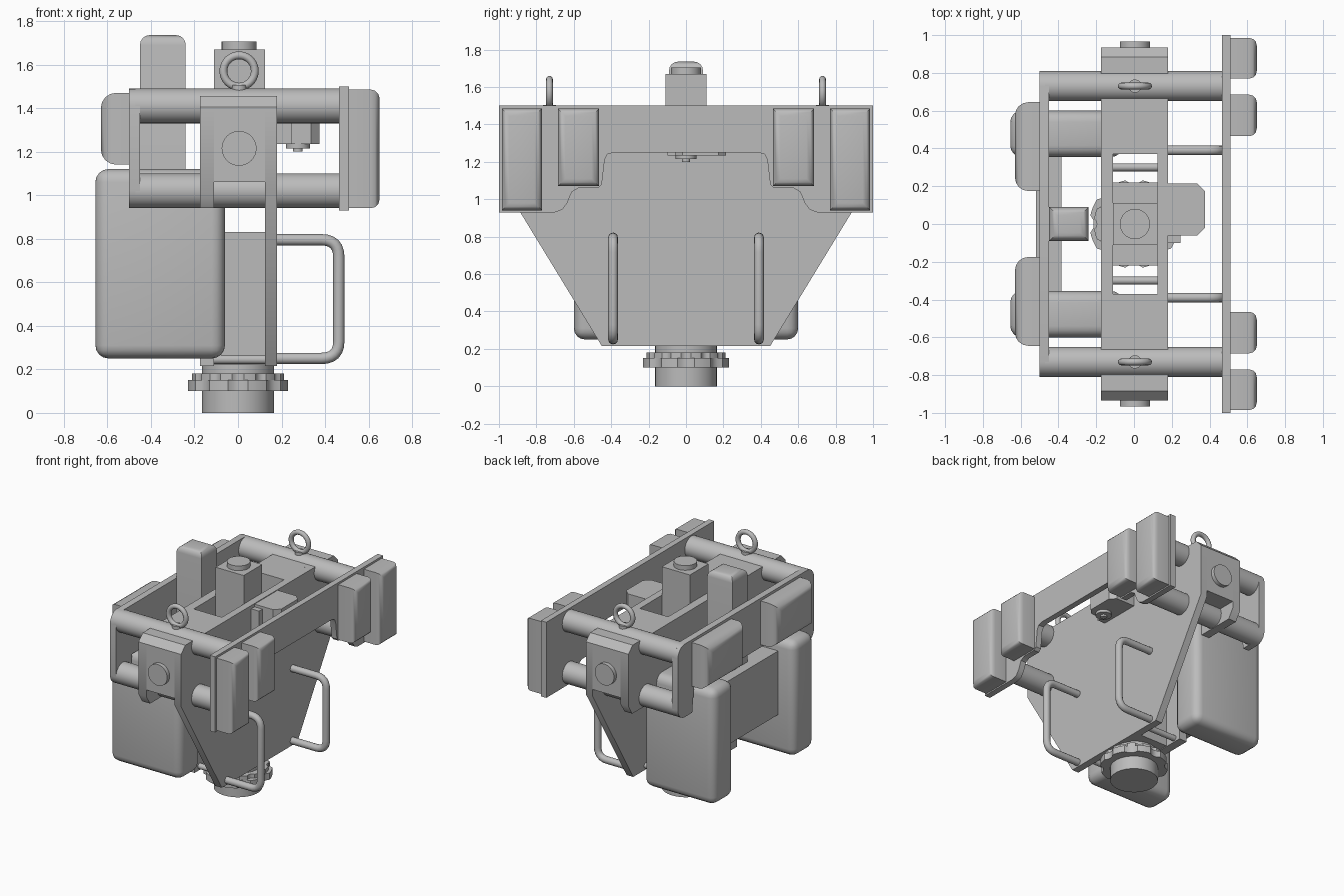
import bpy, bmesh, math
from mathutils import Vector, Matrix

old = bpy.data.objects.get("Cube")
if old:
    bpy.data.objects.remove(old, do_unlink=True)

GREY = (0.5, 0.5, 0.5, 1)
mat = bpy.data.materials.new("plain grey")
mat.use_nodes = True
mat.diffuse_color = GREY
mat.node_tree.nodes["Principled BSDF"].inputs["Base Color"].default_value = GREY
parts = []


def finish(name, bm):
    bmesh.ops.recalc_face_normals(bm, faces=bm.faces)
    me = bpy.data.meshes.new(name)
    bm.to_mesh(me)
    bm.free()
    me.materials.append(mat)
    ob = bpy.data.objects.new(name, me)
    bpy.context.collection.objects.link(ob)
    parts.append(ob)
    return ob


def box(name, xs, ys, zs, bevel=0, segments=3, rule=lambda a, b: True):
    """Box from ranges; bevels the edges whose end points pass the rule."""
    bm = bmesh.new()
    bmesh.ops.create_cube(bm, size=1)
    for v in bm.verts:
        v.co = Vector([sum(r) / 2 + c * (r[1] - r[0]) for c, r in zip(v.co, (xs, ys, zs))])
    if bevel:
        edges = [e for e in bm.edges if rule(e.verts[0].co, e.verts[1].co)]
        bmesh.ops.bevel(bm, geom=edges, offset=bevel, segments=segments,
                        profile=0.5, affect='EDGES')
    return finish(name, bm)


def plate(name, profile, x0, x1):
    """Outline in the side plane, extruded across x."""
    bm = bmesh.new()
    face = bm.faces.new([bm.verts.new((x0, y, z)) for y, z in profile])
    new = bmesh.ops.extrude_face_region(bm, geom=[face])["geom"]
    bmesh.ops.translate(bm, vec=(x1 - x0, 0, 0),
                        verts=[g for g in new if isinstance(g, bmesh.types.BMVert)])
    return finish(name, bm)


def mirrored(half):
    return half + [(-y, z) for y, z in reversed(half)]


def rod(name, a, b, r, sides=32):
    a, b = Vector(a), Vector(b)
    d = b - a
    bm = bmesh.new()
    turn = Matrix.Translation((a + b) / 2) @ d.to_track_quat('Z', 'Y').to_matrix().to_4x4()
    bmesh.ops.create_cone(bm, cap_ends=True, segments=sides, radius1=r, radius2=r,
                          depth=d.length, matrix=turn)
    return finish(name, bm)


def lobed_disc(name, r, depth, lobes, z0, z1):
    """Disc with a scalloped rim."""
    bm = bmesh.new()
    n = lobes * 8
    ring = []
    for i in range(n):
        t = math.tau * i / n
        q = r - depth * max(0, math.cos(lobes * t)) ** 0.5
        ring.append(bm.verts.new((q * math.cos(t), q * math.sin(t), z0)))
    new = bmesh.ops.extrude_face_region(bm, geom=[bm.faces.new(ring)])["geom"]
    bmesh.ops.translate(bm, vec=(0, 0, z1 - z0),
                        verts=[g for g in new if isinstance(g, bmesh.types.BMVert)])
    return finish(name, bm)


def pipe(name, pts, r, bend):
    """Round pipe through points with rounded inner corners."""
    pts = [Vector(p) for p in pts]
    path = [pts[0]]
    for p, c, n in zip(pts, pts[1:], pts[2:]):
        a, b = c + (p - c).normalized() * bend, c + (n - c).normalized() * bend
        for i in range(7):
            t = i / 6
            path.append(a * (1 - t) ** 2 + c * 2 * t * (1 - t) + b * t * t)
    path.append(pts[-1])
    cu = bpy.data.curves.new(name, 'CURVE')
    cu.dimensions = '3D'
    cu.bevel_depth, cu.bevel_resolution, cu.use_fill_caps = r, 4, True
    sp = cu.splines.new('POLY')
    sp.points.add(len(path) - 1)
    for s, p in zip(sp.points, path):
        s.co = (*p, 1)
    ob = bpy.data.objects.new(name, cu)
    bpy.context.collection.objects.link(ob)
    cu.materials.append(mat)
    for o in bpy.context.selected_objects:
        o.select_set(False)
    ob.select_set(True)
    bpy.context.view_layer.objects.active = ob
    bpy.ops.object.convert(target='MESH')
    parts.append(bpy.context.object)


# Bumper panel with stepped lower edge
plate("bumper_panel", mirrored([
    (1, 1.5), (1, .93), (.7, .93), (.66, .945), (.635, .98), (.61, 1.04), (.575, 1.06),
    (.47, 1.06), (.45, 1.08), (.435, 1.21), (.42, 1.24), (.385, 1.25)]), .465, .51)

# Outer side plate with rounded ends
corner = [(.73 + .08 * math.sin(t), 1.41 + .08 * math.cos(t))
          for t in [math.pi / 2 * i / 6 for i in range(7)]]
low = [(y, 2.43 - z) for y, z in reversed(corner)]
plate("outer_side_plate", mirrored(corner + low + [(.64, .94), (.62, 1.12)]), -.5, -.45)

# Central rails: the deep keel and the shorter rail beside it
top = [(.885, 1.455), (.935, 1.405), (.935, 1.01)]
rail_hole = .37
plate("keel_rail", mirrored(top + [(.45, .215)]), .125, .18)
plate("short_rail", mirrored(top + [(.89, .94), (.36, .94), (.36, .215)]), -.175, -.11)

# Central hanging box, its cap and the lower body
box("hoist_box", (-.11, .125), (-.11, .11), (1.06, 1.67))
rod("hoist_cap", (.005, 0, 1.6), (.005, 0, 1.705), .08)
box("lower_body", (-.11, .125), (-.22, .22), (.22, .83))

# Connector under the body
rod("connector_neck", (0, 0, .17), (0, 0, .23), .165, 48)
lobed_disc("connector_upper_ring", .212, .015, 12, .145, .18)
lobed_disc("connector_lobed_ring", .235, .022, 8, .1, .15)
rod("connector_plug", (0, 0, 0), (0, 0, .11), .165, 48)

# Rear post and the box joining the side blocks
box("rear_post", (-.45, -.24), (-.09, .09), (.6, 1.735), .045, 4,
    lambda a, b: a.z > 1 and b.z > 1)
box("joining_box", (-.52, -.385), (-.4, .4), (.55, 1.03))

# Gear case beside the keel with its nozzle
box("gear_case", (.18, .375), (-.06, .215), (1.235, 1.45), .04, 1,
    lambda a, b: a.x > .3 and b.x > .3 and abs(a.z - b.z) > .1)
box("gear_case_step", (.18, .245), (-.1, 0), (1.235, 1.43))
rod("nozzle_flange", (.275, 0, 1.215), (.275, 0, 1.25), .055)
rod("nozzle", (.275, 0, 1.2), (.275, 0, 1.22), .022)

for s, tag in ((-1, "front"), (1, "back")):
    def span(a, b):
        return tuple(sorted((s * a, s * b)))

    # Solid end of the central beam, with pin
    plate(tag + "_beam_end", [(s * y, z) for y, z in
          [(rail_hole, 1.455), (.885, 1.455), (.935, 1.405), (.935, 1.06), (rail_hole, 1.06)]],
          -.11, .125)
    rod(tag + "_end_pin", (.005, s * .9, 1.215), (.005, s * .965, 1.215), .08)

    # Cross tubes
    for level, z in (("upper", 1.41), ("lower", 1.02)):
        rod(f"{tag}_{level}_tube", (-.47, s * .73, z), (.48, s * .73, z), .08)

    # Lifting eye
    rod(tag + "_eye_base", (.005, s * .73, 1.46), (.005, s * .73, 1.505), .035)
    bpy.ops.mesh.primitive_torus_add(
        location=(.005, s * .73, 1.57), rotation=(math.pi / 2, 0, 0), major_radius=.072,
        minor_radius=.018, major_segments=40, minor_segments=12)
    eye = bpy.context.object
    eye.name = tag + "_lifting_eye"
    eye.data.materials.append(mat)
    parts.append(eye)

    # Tie rods between the rails
    rod(tag + "_upper_tie", (-.12, s * .3, 1.03), (.13, s * .3, 1.03), .021)
    rod(tag + "_lower_tie", (-.12, s * .3, .245), (.13, s * .3, .245), .021)

    # Handle on the keel
    pipe(tag + "_handle", [(.16, s * .39, .795), (.463, s * .39, .795),
                           (.463, s * .39, .25), (.16, s * .39, .25)], .026, .08)

    # Bumper pads, chamfered on the outside
    def outside(a, b):
        return a.x > .6 and b.x > .6

    box(tag + "_outer_pad", (.51, .65), span(.77, .985), (.94, 1.485), .04, 3, outside)
    box(tag + "_inner_pad", (.51, .65), span(.465, .685), (1.07, 1.485), .04, 3, outside)

    # Large side block and the pad above it
    box(tag + "_side_block", (-.655, -.06), span(.355, .6), (.25, 1.12), .06, 4)
    box(tag + "_side_pad", (-.63, -.5), span(.175, .645), (1.14, 1.47), .07, 4,
        lambda a, b: a.x < -.6 and b.x < -.6)

# Smooth round parts while keeping edges sharp
for o in bpy.context.selected_objects:
    o.select_set(False)
for o in parts:
    o.select_set(True)
bpy.context.view_layer.objects.active = parts[0]
bpy.ops.object.shade_smooth_by_angle(angle=math.radians(35))
